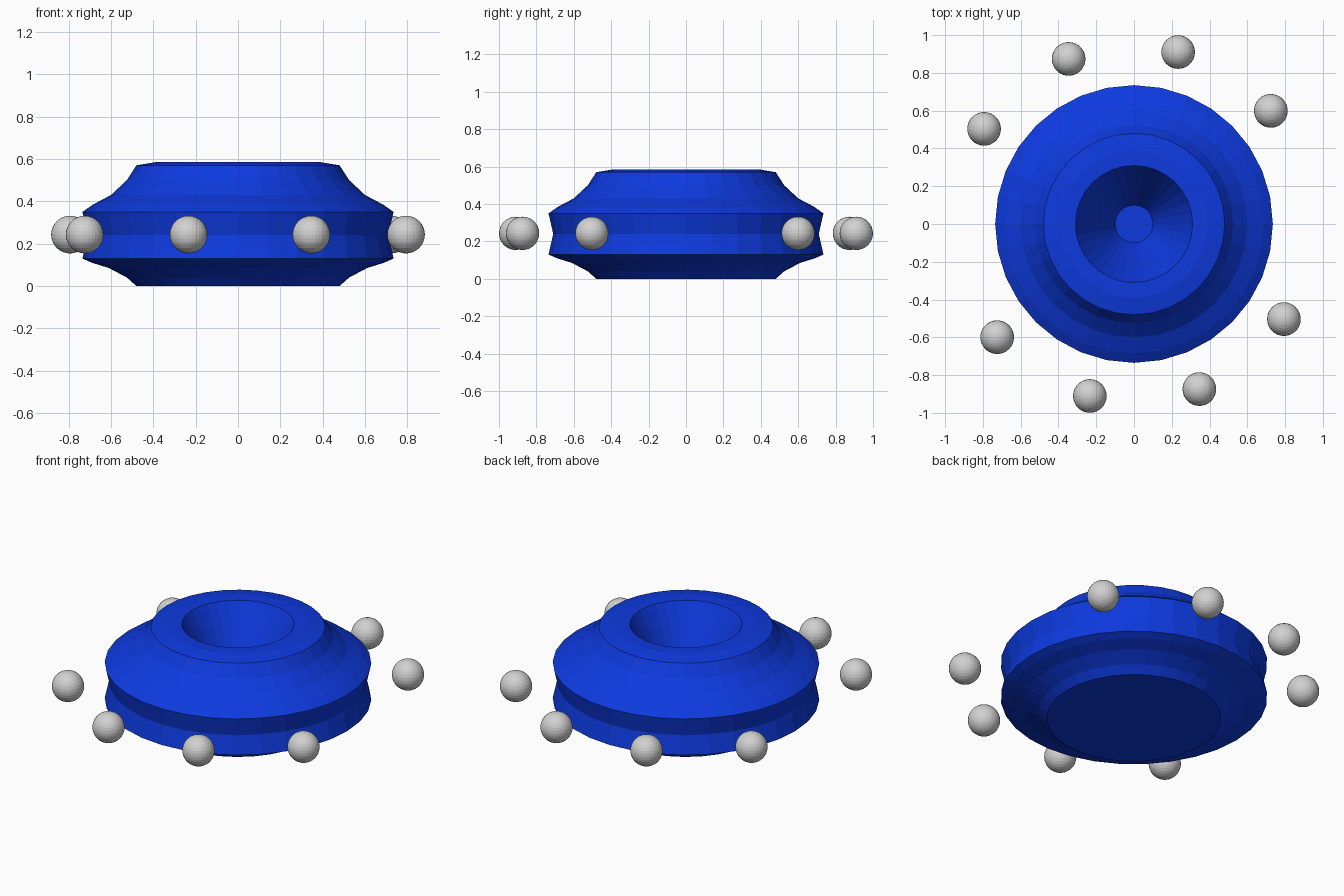
import bpy, bmesh, math

if "Cube" in bpy.data.objects:
    bpy.data.objects.remove(bpy.data.objects["Cube"])


def material(name, rgb):
    m = bpy.data.materials.new(name)
    m.diffuse_color = (*rgb, 1)
    m.use_nodes = True
    m.node_tree.nodes["Principled BSDF"].inputs["Base Color"].default_value = m.diffuse_color
    return m


def finish(name, bm, mat):
    bmesh.ops.recalc_face_normals(bm, faces=bm.faces)
    mesh = bpy.data.meshes.new(name)
    bm.to_mesh(mesh)
    bm.free()
    mesh.materials.append(mat)
    obj = bpy.data.objects.new(name, mesh)
    bpy.context.collection.objects.link(obj)
    return obj


blue = material("deep blue", (0.004, 0.042, 0.74))
grey = material("light grey", (0.64, 0.64, 0.64))

# Turned body: (radius, height) from the underside, over the rim, into the funnel
profile = [(0.48, 0), (0.525, 0.04), (0.61, 0.085), (0.69, 0.11), (0.735, 0.13),
           (0.71, 0.24), (0.735, 0.35), (0.685, 0.385), (0.60, 0.43),
           (0.525, 0.50), (0.48, 0.57), (0.39, 0.585), (0.31, 0.585), (0.10, 0.20)]
SIDES = 32
bm = bmesh.new()
rings = [[bm.verts.new((r * math.cos(2 * math.pi * i / SIDES),
                        r * math.sin(2 * math.pi * i / SIDES), z))
          for i in range(SIDES)] for r, z in profile]
for low, high in zip(rings, rings[1:]):
    for i in range(SIDES):
        j = (i + 1) % SIDES
        bm.faces.new((low[i], low[j], high[j], high[i]))
bm.faces.new(rings[0][::-1])
bm.faces.new(rings[-1])
finish("round_body", bm, blue)

# Floating balls: ten places around the groove, two opposite ones left empty
for k in range(10):
    if k in (0, 5):
        continue
    a = math.radians(3.6 + 36 * k)
    bm = bmesh.new()
    bmesh.ops.create_uvsphere(bm, u_segments=32, v_segments=16, radius=0.089)
    ball = finish(f"ball_{k}", bm, grey)
    ball.location = (0.94 * math.cos(a), 0.94 * math.sin(a), 0.243)
